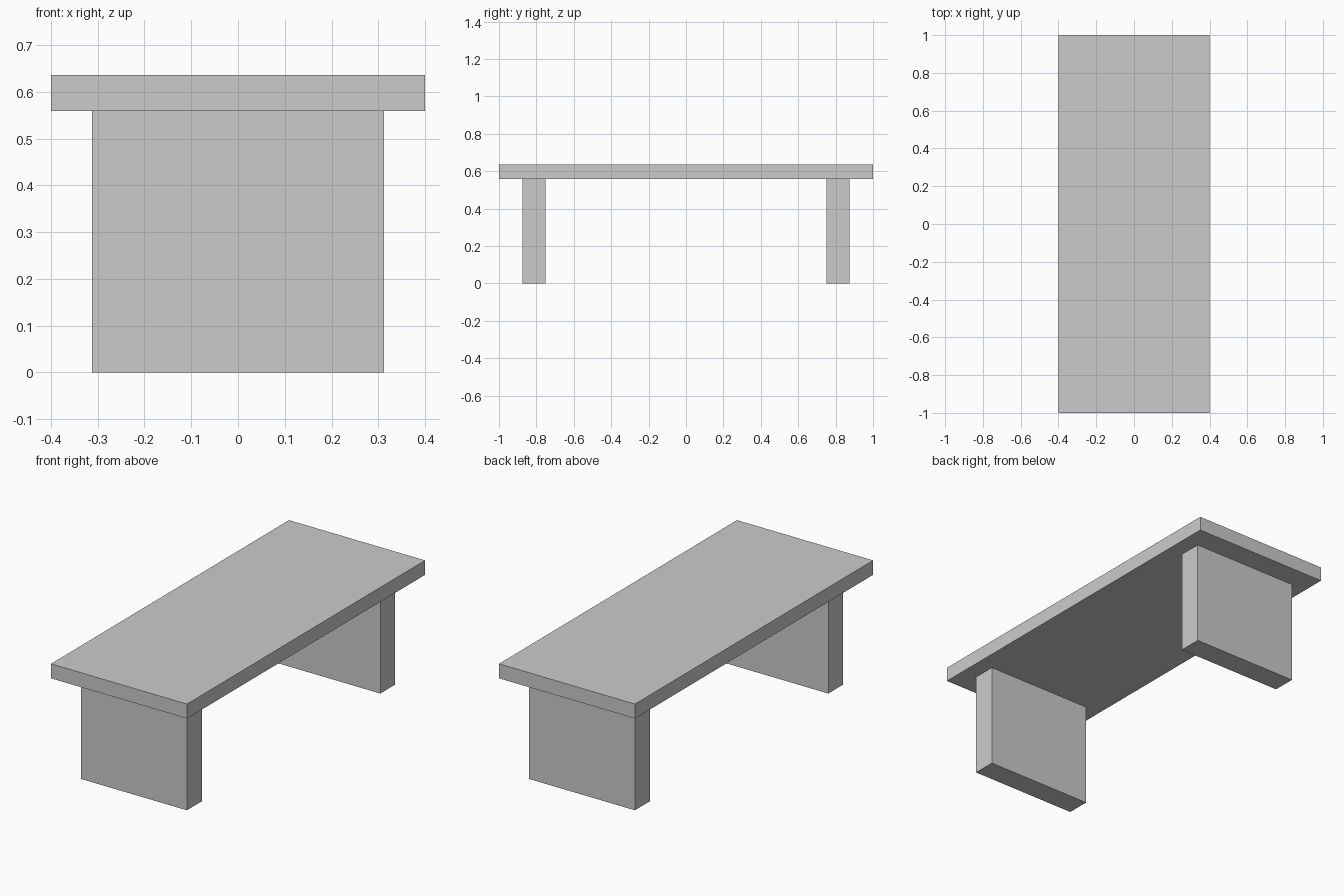
import bpy

if "Cube" in bpy.data.objects:
    bpy.data.objects.remove(bpy.data.objects["Cube"])


def box(name, x, y, z):
    """Add a box from (min, max) ranges on each axis."""
    ranges = (x, y, z)
    bpy.ops.mesh.primitive_cube_add(size=1, location=[(a + b) / 2 for a, b in ranges])
    obj = bpy.context.object
    obj.name = name
    obj.scale = [b - a for a, b in ranges]
    bpy.ops.object.transform_apply(location=False, rotation=False, scale=True)
    return obj


LEG_TOP = 0.559

# Flat slab top
box("table_top", (-0.4, 0.4), (-1, 1), (LEG_TOP, 0.636))

# Panel legs, one near each end
for name, y in (("front_leg", (-0.875, -0.75)), ("back_leg", (0.75, 0.875))):
    box(name, (-0.312, 0.312), y, (0, LEG_TOP))
